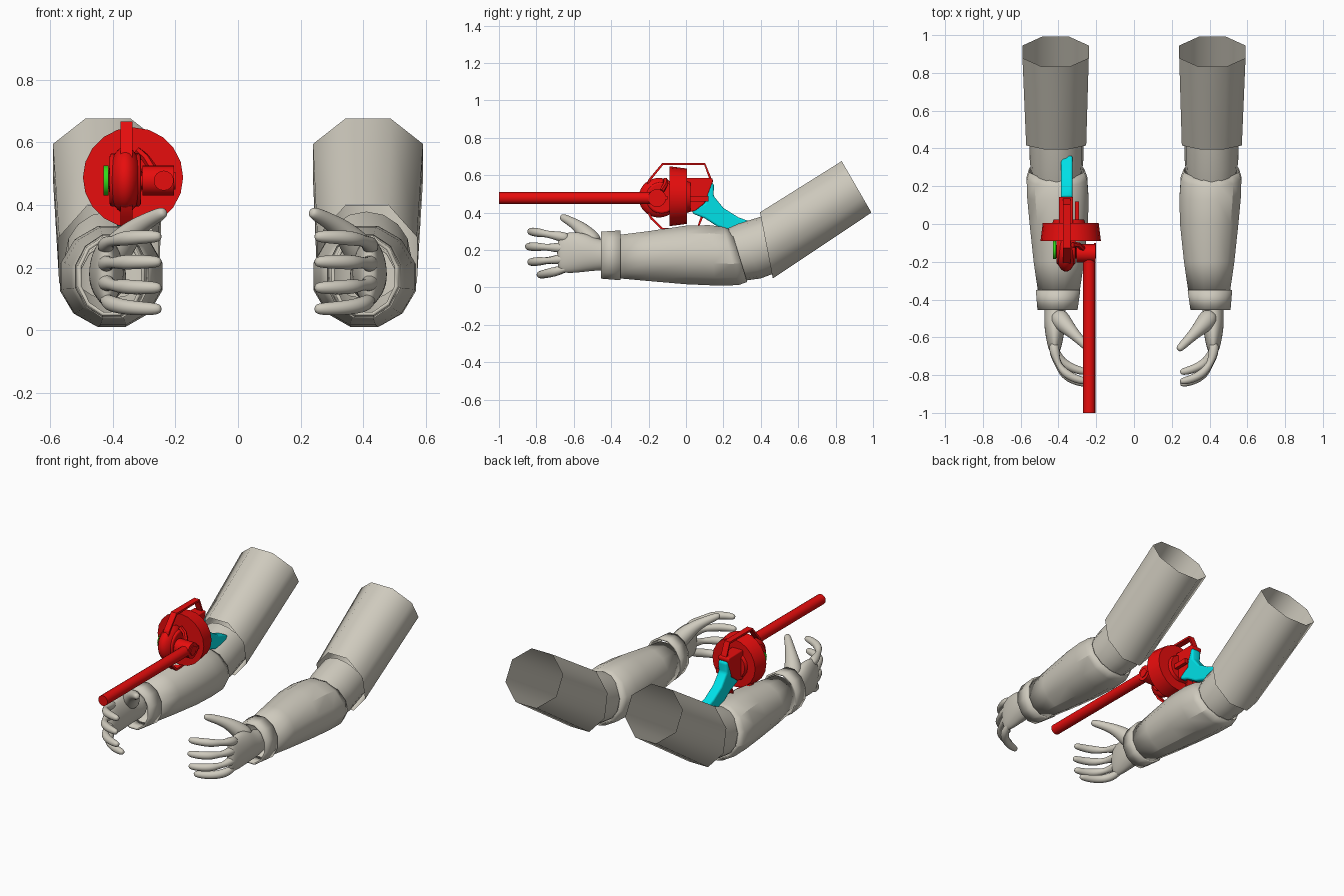
import bpy, bmesh
from math import sin, cos, tau, radians, pi
from mathutils import Vector, Matrix

cube = bpy.data.objects.get("Cube")
if cube:
    bpy.data.objects.remove(cube, do_unlink=True)


def material(name, rgb):
    m = bpy.data.materials.new(name)
    m.use_nodes = True
    m.diffuse_color = (*rgb, 1)
    m.node_tree.nodes["Principled BSDF"].inputs["Base Color"].default_value = (*rgb, 1)
    return m


CLOTH = material("warm_grey", (0.62, 0.59, 0.51))
RED = material("red", (0.8, 0.004, 0.004))
CYAN = material("cyan", (0.0, 0.75, 0.8))
GREEN = material("green", (0.03, 0.7, 0.01))


def finish(name, bm, mat, angle=40, subdiv=0, wall=0, bevel=0):
    bmesh.ops.recalc_face_normals(bm, faces=bm.faces)
    mesh = bpy.data.meshes.new(name)
    bm.to_mesh(mesh)
    bm.free()
    mesh.materials.append(mat)
    ob = bpy.data.objects.new(name, mesh)
    bpy.context.collection.objects.link(ob)
    if wall:
        mod = ob.modifiers.new("wall", "SOLIDIFY")
        mod.thickness = wall
    if bevel:
        mod = ob.modifiers.new("bevel", "BEVEL")
        mod.width, mod.segments = bevel, 3
    if subdiv:
        mod = ob.modifiers.new("smooth", "SUBSURF")
        mod.levels = mod.render_levels = subdiv
    bpy.ops.object.select_all(action="DESELECT")
    ob.select_set(True)
    bpy.context.view_layer.objects.active = ob
    bpy.ops.object.shade_smooth_by_angle(angle=radians(angle))
    return ob


def skin(bm, rings, caps):
    loops = [[bm.verts.new(p) for p in ring] for ring in rings]
    n = len(loops[0])
    for a, b in zip(loops, loops[1:]):
        for i in range(n):
            j = (i + 1) % n
            bm.faces.new((a[i], a[j], b[j], b[i]))
    if caps:
        bm.faces.new(loops[0])
        bm.faces.new(loops[-1])


def loft(name, sections, mat, sides=16, side=1, turn=0.0, caps=False, **kw):
    """Sections are (x, y, z, half width, half height, lean in degrees)."""
    rings = []
    for x, y, z, rx, rz, lean in sections:
        c, s = cos(radians(lean)), sin(radians(lean))
        ring = []
        for i in range(sides):
            a = tau * i / sides + turn
            h = rz * sin(a)
            ring.append((side * (x + rx * cos(a)), y - h * s, z + h * c))
        rings.append(ring)
    bm = bmesh.new()
    skin(bm, rings, caps)
    return finish(name, bm, mat, **kw)


def tube(name, path, radii, mat, sides=8, side=1, flat=1.0, **kw):
    """Capped tube; flat scales its thickness across the x direction."""
    pts = [Vector((side * p[0], p[1], p[2])) for p in path]
    rings = []
    for i, p in enumerate(pts):
        t = (pts[min(i + 1, len(pts) - 1)] - pts[max(i - 1, 0)]).normalized()
        u = Vector((1, 0, 0)) if abs(t.x) < 0.3 else Vector((0, 0, 1))
        u = (u - t * u.dot(t)).normalized()
        v = t.cross(u)
        rings.append([p + radii[i] * (u * cos(tau * k / sides + pi / sides)
                                      + v * flat * sin(tau * k / sides + pi / sides))
                      for k in range(sides)])
    bm = bmesh.new()
    skin(bm, rings, True)
    return finish(name, bm, mat, **kw)


def drum(name, centre, r1, r2, depth, axis, mat, sides=20, **kw):
    bm = bmesh.new()
    turn = Matrix.Rotation(pi / 2, 4, "Y" if axis == "X" else "X")
    bmesh.ops.create_cone(bm, cap_ends=True, segments=sides, radius1=r1, radius2=r2,
                          depth=depth, matrix=Matrix.Translation(centre) @ turn)
    return finish(name, bm, mat, **kw)


def box(name, centre, size, mat, **kw):
    bm = bmesh.new()
    bmesh.ops.create_cube(bm, size=1, matrix=Matrix.Translation(centre)
                          @ Matrix.Diagonal((*size, 1)))
    return finish(name, bm, mat, **kw)


def plate(name, outline, x, width, mat, **kw):
    """Side outline in (y, z), extruded across x."""
    bm = bmesh.new()
    skin(bm, [[(x + d, y, z) for y, z in outline] for d in (-width / 2, width / 2)], True)
    return finish(name, bm, mat, **kw)


# Arms and hands
for side, label in ((1, "left"), (-1, "right")):
    loft(label + "_upper_sleeve", [(0.412, 0.43, 0.225, 0.172, 0.195, 11),
                                   (0.415, 0.912, 0.538, 0.19, 0.172, 30)],
         CLOTH, sides=8, side=side, turn=pi / 8, angle=50)
    loft(label + "_elbow", [(0.41, 0.22, 0.165, 0.13, 0.14, 12),
                            (0.41, 0.34, 0.195, 0.142, 0.158, 22),
                            (0.41, 0.47, 0.24, 0.142, 0.155, 26)], CLOTH, side=side)
    loft(label + "_forearm_sleeve", [(0.398, -0.36, 0.165, 0.114, 0.12, 0),
                                     (0.398, -0.2, 0.168, 0.138, 0.138, 0),
                                     (0.398, 0.0, 0.174, 0.16, 0.162, 0),
                                     (0.403, 0.14, 0.172, 0.168, 0.168, 6),
                                     (0.408, 0.24, 0.168, 0.166, 0.166, 14),
                                     (0.41, 0.285, 0.168, 0.15, 0.15, 17)],
         CLOTH, sides=12, side=side, turn=pi / 12, wall=0.008, angle=30)
    loft(label + "_cuff", [(0.405, -0.455, 0.173, 0.11, 0.13, 0),
                           (0.402, -0.35, 0.172, 0.122, 0.138, 0)],
         CLOTH, sides=12, side=side, turn=pi / 12, wall=0.012)
    loft(label + "_palm", [(0.41, -0.36, 0.17, 0.07, 0.08, 0),
                           (0.42, -0.46, 0.172, 0.058, 0.085, 0),
                           (0.42, -0.53, 0.187, 0.06, 0.108, 0),
                           (0.42, -0.6, 0.188, 0.05, 0.118, 0),
                           (0.42, -0.66, 0.183, 0.036, 0.112, 0),
                           (0.42, -0.69, 0.183, 0.02, 0.09, 0)],
         CLOTH, sides=10, side=side, caps=True, subdiv=2, angle=180)
    # Curled fingers fan out from the knuckles
    fingers = (("index", 0.262, 0.296, 0.0), ("middle", 0.21, 0.218, 0.012),
               ("ring", 0.158, 0.138, 0.0), ("little", 0.11, 0.072, -0.05))
    for finger, z0, z1, reach in fingers:
        shape = ((0.425, -0.62, 0), (0.42, -0.7, 0.5), (0.385, -0.775, 0.85),
                 (0.325, -0.815, 1.05), (0.265, -0.832, 1.1), (0.243, -0.834, 1.1))
        path = [(x, y - reach * min(1, max(0, (-0.6 - y) * 5)), z0 + (z1 - z0) * k)
                for x, y, k in shape]
        tube(f"{label}_{finger}_finger", path, (0.032, 0.029, 0.027, 0.025, 0.022, 0.013),
             CLOTH, side=side, subdiv=2, angle=180)
    tube(label + "_thumb", [(0.41, -0.48, 0.22), (0.375, -0.525, 0.275), (0.33, -0.57, 0.325),
                            (0.28, -0.62, 0.355), (0.245, -0.655, 0.373), (0.232, -0.668, 0.379)],
         (0.06, 0.055, 0.036, 0.027, 0.023, 0.014), CLOTH, side=side, subdiv=2, angle=180)

# Main wheel and rounded front pod
MID = -0.36
drum("main_wheel", (-0.335, -0.042, 0.488), 0.148, 0.16, 0.094, "Y", RED, sides=20, angle=30)
drum("wheel_hub", (-0.345, 0.01, 0.485), 0.08, 0.09, 0.03, "Y", RED, sides=16, angle=30)
bm = bmesh.new()
bmesh.ops.create_uvsphere(bm, u_segments=24, v_segments=14, radius=1,
                          matrix=Matrix.Translation((MID, -0.145, 0.48))
                          @ Matrix.Diagonal((0.055, 0.108, 0.106, 1)))
finish("front_pod", bm, RED, angle=180)
drum("pod_drum", (MID, -0.13, 0.48), 0.085, 0.085, 0.1, "X", RED, bevel=0.01)
drum("green_cap", (-0.422, -0.138, 0.478), 0.048, 0.048, 0.016, "X", GREEN)

# Barrel and its side mount
drum("barrel", (-0.237, -0.58, 0.478), 0.032, 0.032, 0.84, "Y", RED, sides=16)
drum("barrel_pivot", (-0.255, -0.155, 0.478), 0.048, 0.048, 0.1, "X", RED, sides=16)
drum("pivot_axle", (-0.28, -0.155, 0.478), 0.028, 0.028, 0.16, "X", RED, sides=12)
plate("barrel_hook", [(-0.18, 0.47), (-0.1, 0.47), (-0.1, 0.49), (-0.18, 0.49)],
      -0.207, 0.012, RED)

# Guard rails over and under the wheel
top_rail = [(-0.21, 0.53), (-0.195, 0.575), (-0.125, 0.66), (0.1, 0.66), (0.135, 0.57)]
low_rail = [(-0.2, 0.4), (-0.185, 0.37), (-0.125, 0.312), (0.06, 0.312), (0.09, 0.39)]
for name, line in (("upper_rail", top_rail), ("lower_rail", low_rail)):
    tube(name, [(-0.356, y, z) for y, z in line], [0.027] * 5, RED, sides=4, flat=0.33, angle=20)

# Rear housing, strut and trigger lever
plate("rear_housing", [(0.0, 0.4), (0.05, 0.41), (0.1, 0.45), (0.145, 0.57), (0.14, 0.585),
                       (0.0, 0.585)], MID, 0.075, RED, bevel=0.006)
box("rear_clip", (-0.302, 0.07, 0.475), (0.022, 0.1, 0.03), RED)
tube("side_strut", [(-0.325, -0.11, 0.575), (-0.295, -0.11, 0.55), (-0.27, -0.13, 0.515)],
     [0.014] * 3, RED, sides=6)

# Cyan grip rooted in the sleeve
plate("grip", [(0.135, 0.565), (0.15, 0.55), (0.147, 0.49), (0.2, 0.425), (0.28, 0.375),
               (0.365, 0.345), (0.35, 0.315), (0.25, 0.3), (0.17, 0.325), (0.1, 0.37),
               (0.035, 0.395), (0.035, 0.42), (0.1, 0.45), (0.1, 0.53)],
      -0.356, 0.062, CYAN, bevel=0.014, angle=60)
